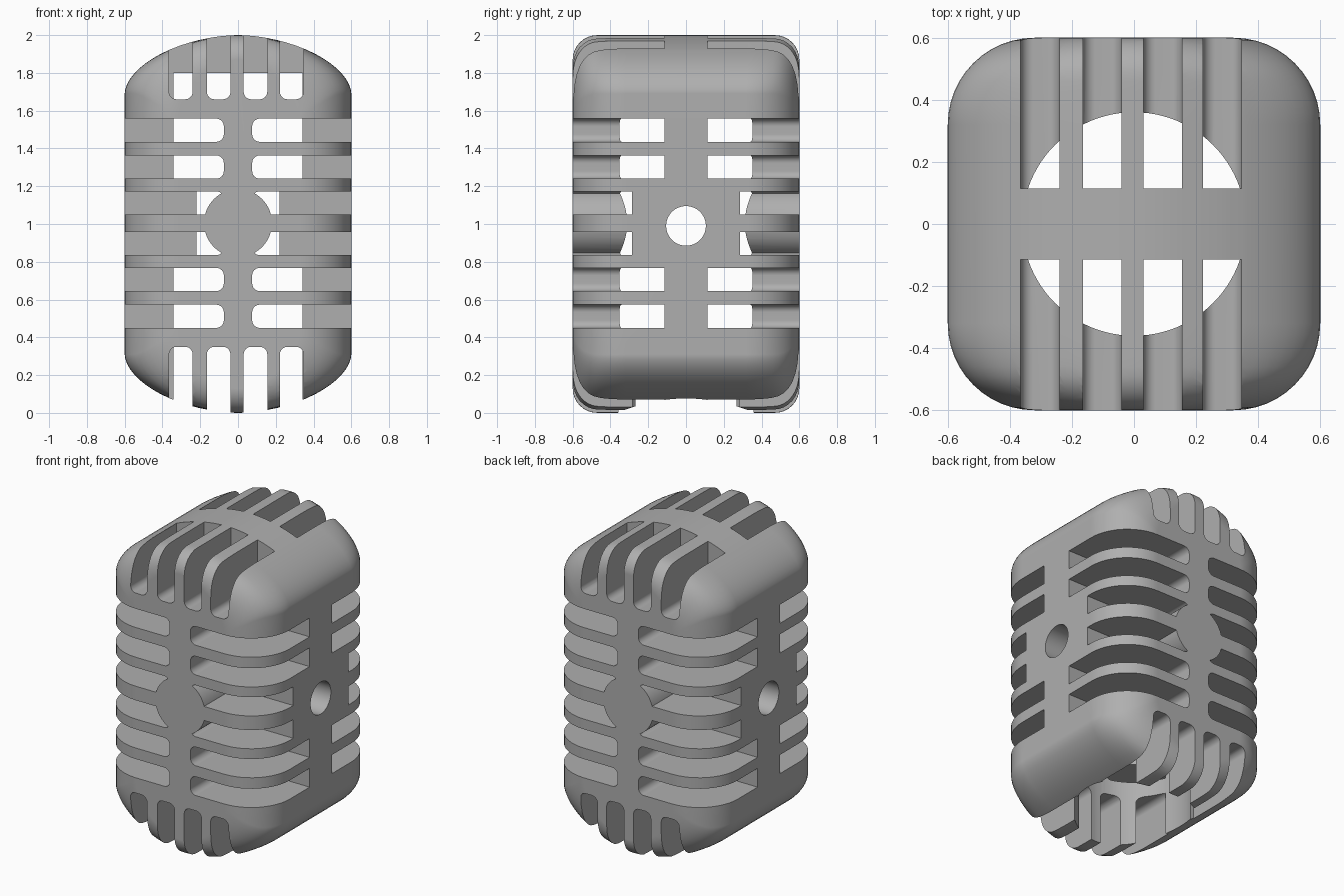
import bpy, bmesh
from math import sin, cos, pi, sqrt

if "Cube" in bpy.data.objects:
    bpy.data.objects.remove(bpy.data.objects["Cube"], do_unlink=True)

grey = bpy.data.materials.new("metal grey")
grey.use_nodes = True
grey.diffuse_color = (0.43, 0.43, 0.43, 1)
grey.node_tree.nodes["Principled BSDF"].inputs["Base Color"].default_value = (0.43, 0.43, 0.43, 1)


def loft(name, rings):
    """Skin a stack of closed rings and cap both ends."""
    bm = bmesh.new()
    loops = [[bm.verts.new(p) for p in ring] for ring in rings]
    n = len(loops[0])
    for a, b in zip(loops, loops[1:]):
        for i in range(n):
            j = (i + 1) % n
            bm.faces.new((a[i], a[j], b[j], b[i]))
    bm.faces.new(loops[0])
    bm.faces.new(loops[-1])
    bmesh.ops.recalc_face_normals(bm, faces=bm.faces)
    mesh = bpy.data.meshes.new(name)
    bm.to_mesh(mesh)
    bm.free()
    mesh.materials.append(grey)
    obj = bpy.data.objects.new(name, mesh)
    bpy.context.collection.objects.link(obj)
    return obj


def circle(r, n=64):
    return [(r * cos(2 * pi * i / n), r * sin(2 * pi * i / n)) for i in range(n)]


def slot(x0, x1, z0, z1, y0, y1, r=0.04):
    """Rounded rectangle in the front plane, pushed through from y0 to y1."""
    corners = [(x1 - r, z1 - r), (x0 + r, z1 - r), (x0 + r, z0 + r), (x1 - r, z0 + r)]
    outline = []
    for q, (cx, cz) in enumerate(corners):
        for i in range(7):
            a = (q + i / 6) * pi / 2
            outline.append((cx + r * cos(a), cz + r * sin(a)))
    return loft("slot_cutter", [[(x, y, z) for x, z in outline] for y in (y0, y1)])


def subtract(obj, cutter, keep=False):
    mod = obj.modifiers.new("cut", 'BOOLEAN')
    mod.operation = 'DIFFERENCE'
    mod.solver = 'EXACT'
    mod.object = cutter
    bpy.context.view_layer.objects.active = obj
    bpy.ops.object.modifier_apply(modifier=mod.name)
    if not keep:
        bpy.data.objects.remove(cutter, do_unlink=True)


# Domed, rounded shell: front outline lofted from front to back
def body_ring(y, inset):
    d = max(0, abs(y) - 0.47)
    drop = 0.13 - sqrt(max(0, 0.13 ** 2 - d * d))
    half = [(cos(i * pi / 32), sin(i * pi / 32)) for i in range(33)]
    pts = []
    for sign in (1, -1):
        for c, s in half:
            x = (0.6 - inset) * abs(c) ** (2 / 1.8) * (1 if c > 0 else -1)
            z = 0.69 - drop + 0.31 * abs(s) ** (2 / 1.8)
            pts.append((sign * x, y, 1 + sign * z))
    return pts


steps = [i * pi / 24 for i in range(13)]
quarter = [(0.32 + 0.28 * sin(a), 0.28 * (1 - cos(a))) for a in steps]
rings = [body_ring(-y, i) for y, i in reversed(quarter)] + [body_ring(y, i) for y, i in quarter]
body = loft("slotted_shell", rings)

# Round chamber, open below and closed under the crown
subtract(body, loft("chamber_cutter", [[(x, y, z) for x, y in circle(0.36, 96)] for z in (-0.2, 1.8)]))

# Round hole through both sides
subtract(body, loft("side_hole_cutter", [[(x, y, z + 0.99) for y, z in circle(0.105)] for x in (-1, 1)]))

# Round badge plate kept solid in the middle slots
badge = loft("badge_keeper", [[(x, y, z + 1.005) for x, z in circle(0.18)] for y in (-1, 1)])
badge.hide_render = True

row_bottoms = [0.45, 0.645, 0.835, 1.05, 1.24, 1.435]
columns = [-0.365, -0.165, 0.03, 0.222]

for side in (-1, 1):
    # Horizontal slots wrapping the four corners
    for row, z in enumerate(row_bottoms):
        middle = row in (2, 3)
        depth = 0.285 if middle else 0.115
        for x0, x1 in ((0.075, 0.8), (-0.8, -0.075)):
            cutter = slot(x0, x1, z, z + 0.123, side * depth, side * 0.8)
            if middle:
                subtract(cutter, badge, keep=True)
            subtract(body, cutter)
    # Vertical slots in the crown and the base
    for x in columns:
        for z0, z1 in ((1.66, 2.3), (-0.3, 0.35)):
            subtract(body, slot(x, x + 0.125, z0, z1, side * 0.115, side * 0.8))

bpy.data.objects.remove(badge, do_unlink=True)

# Smooth shading with crisp slot edges
bpy.ops.object.select_all(action='DESELECT')
body.select_set(True)
bpy.context.view_layer.objects.active = body
bpy.ops.object.shade_smooth_by_angle(angle=pi / 6)
weighted = body.modifiers.new("even_shading", 'WEIGHTED_NORMAL')
weighted.keep_sharp = True
